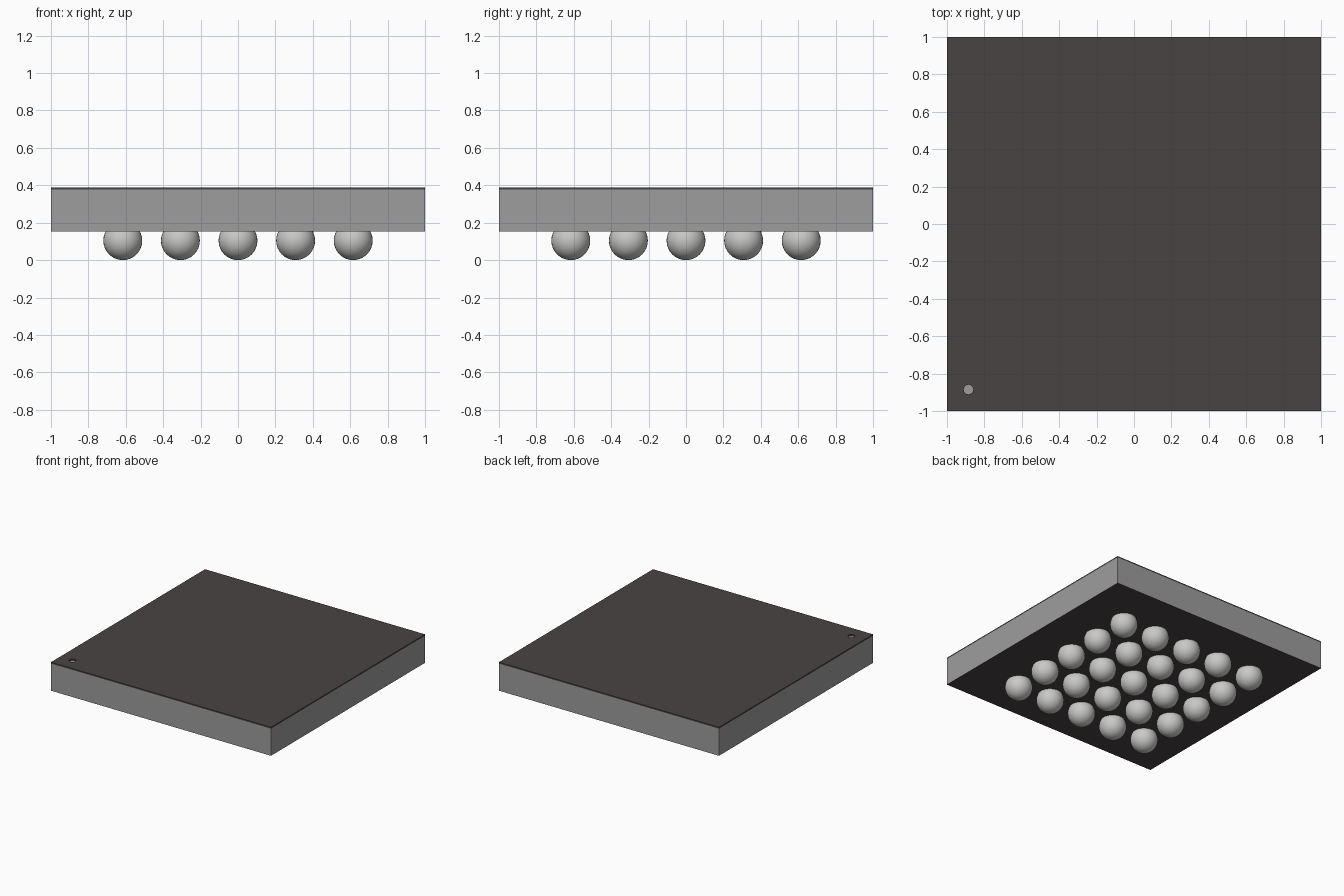
import bpy

if "Cube" in bpy.data.objects:
    bpy.data.objects.remove(bpy.data.objects["Cube"], do_unlink=True)


def material(name, rgb):
    mat = bpy.data.materials.new(name)
    mat.use_nodes = True
    mat.diffuse_color = (*rgb, 1)
    bsdf = next(n for n in mat.node_tree.nodes if n.type == 'BSDF_PRINCIPLED')
    bsdf.inputs["Base Color"].default_value = (*rgb, 1)
    return mat


GREY = material("body grey", (0.34, 0.34, 0.34))
DARK = material("dark charcoal", (0.066, 0.057, 0.055))
SILVER = material("solder silver", (0.58, 0.58, 0.57))

BOTTOM, CAP_BASE, TOP = 0.154, 0.377, 0.388
BALL_RADIUS, PITCH = 0.104, 0.308
DOT = (-0.885, -0.885)


def slab(name, z0, z1, mat):
    bpy.ops.mesh.primitive_cube_add(size=1, location=(0, 0, (z0 + z1) / 2))
    obj = bpy.context.object
    obj.name = name
    obj.scale = (2, 2, z1 - z0)
    bpy.ops.object.transform_apply(location=False, rotation=False, scale=True)
    obj.data.materials.append(mat)
    return obj


# Grey package body with a dark underside
body = slab("package_body", BOTTOM, CAP_BASE, GREY)
body.data.materials.append(DARK)
for face in body.data.polygons:
    if face.normal.z < -0.5:
        face.material_index = 1

# Thin dark cover, pierced so the grey body shows as the corner dot
cover = slab("top_cover", CAP_BASE, TOP, DARK)
bpy.ops.mesh.primitive_cylinder_add(vertices=16, radius=0.026, depth=0.1,
                                    location=(*DOT, TOP))
cutter = bpy.context.object
cutter.name = "corner_dot_cutter"
cutter.hide_render = True
cutter.data.materials.append(DARK)
hole = cover.modifiers.new("corner_dot_hole", 'BOOLEAN')
hole.operation = 'DIFFERENCE'
hole.solver = 'EXACT'
hole.object = cutter
bpy.context.view_layer.objects.active = cover
bpy.ops.object.modifier_apply(modifier=hole.name)
bpy.data.objects.remove(cutter, do_unlink=True)

# Five by five grid of solder balls sharing one mesh
bpy.ops.mesh.primitive_uv_sphere_add(segments=32, ring_count=16, radius=BALL_RADIUS)
first = bpy.context.object
first.data.materials.append(SILVER)
bpy.ops.object.shade_smooth()
for row in range(5):
    for col in range(5):
        ball = first if row == col == 0 else first.copy()
        if ball is not first:
            bpy.context.collection.objects.link(ball)
        ball.name = f"solder_ball_{row + 1}_{col + 1}"
        ball.location = ((col - 2) * PITCH, (row - 2) * PITCH, BALL_RADIUS)
